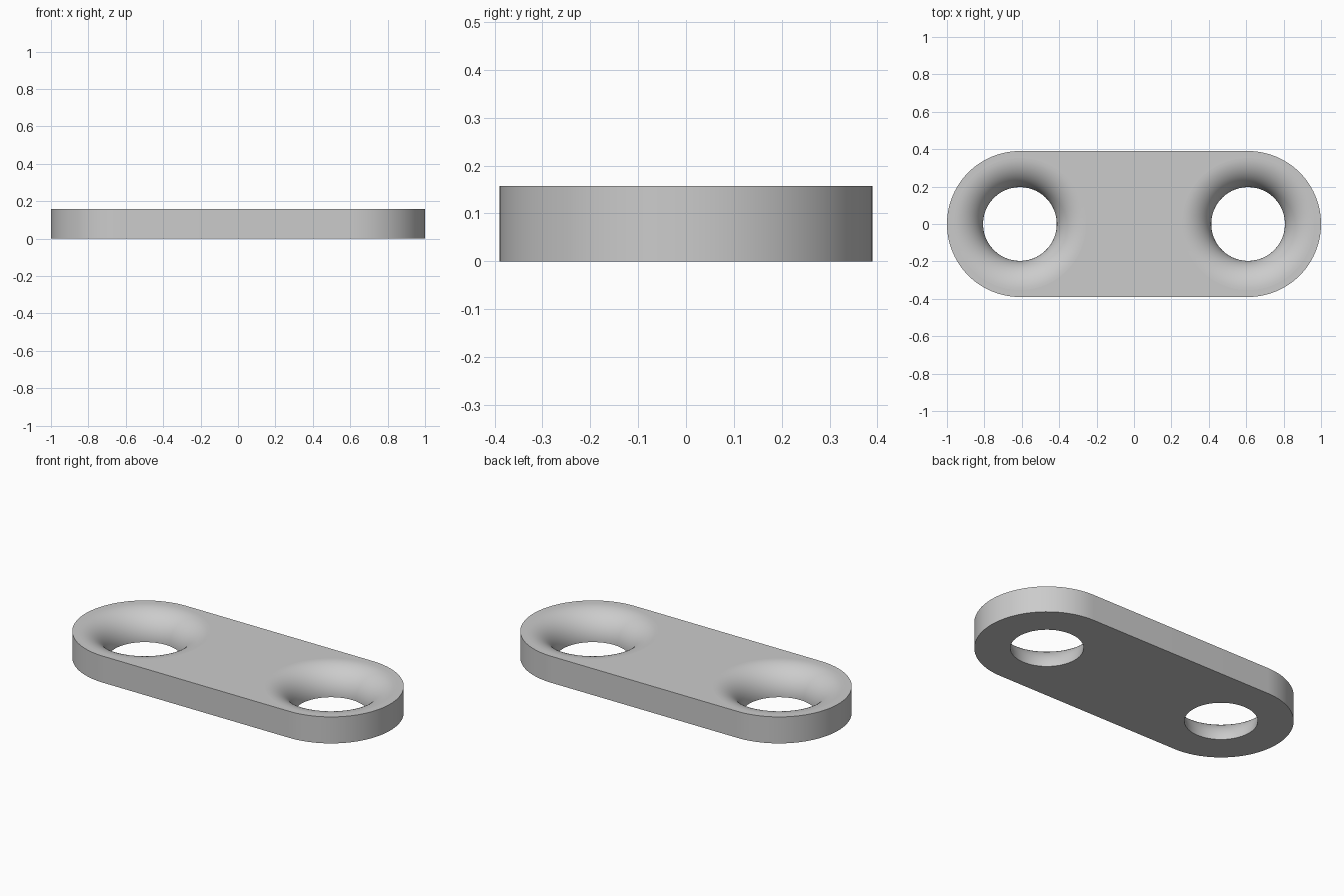
import bpy, bmesh
from math import cos, sin, pi

cube = bpy.data.objects.get("Cube")
if cube:
    bpy.data.objects.remove(cube, do_unlink=True)

END_R, THICK, HOLE_R = 0.39, 0.157, 0.197
CENTRE = 1 - END_R
FILLET = 0.156
SEGS, STEPS = 96, 20

grey = bpy.data.materials.new("plain grey")
grey.use_nodes = True
colour = (0.6, 0.6, 0.6, 1)
grey.diffuse_color = colour
grey.node_tree.nodes["Principled BSDF"].inputs["Base Color"].default_value = colour

bm = bmesh.new()


def circle(cx, r):
    return [(cx + r * cos(2 * pi * i / SEGS), r * sin(2 * pi * i / SEGS)) for i in range(SEGS)]


def stadium():
    half = SEGS // 2
    return [(side * (CENTRE + END_R * cos(a)), side * END_R * sin(a))
            for side in (1, -1)
            for a in [-pi / 2 + pi * i / half for i in range(half + 1)]]


def wall(loops):
    """Skin a stack of (outline, height) loops; return its end edges."""
    rings = [[bm.verts.new((x, y, z)) for x, y in pts] for pts, z in loops]
    for low, high in zip(rings, rings[1:]):
        for i in range(len(low)):
            j = (i + 1) % len(low)
            bm.faces.new((low[i], low[j], high[j], high[i])).smooth = True
    return [[bm.edges.get((r[i - 1], r[i])) for i in range(len(r))]
            for r in (rings[0], rings[-1])]


# Outer rim
bottom, top = wall([(stadium(), 0), (stadium(), THICK)])

# Holes that flare into the top face with a quarter-round
for cx in (-CENTRE, CENTRE):
    loops = [(circle(cx, HOLE_R), 0)]
    for k in range(STEPS + 1):
        t = pi / 2 * k / STEPS
        loops.append((circle(cx, HOLE_R + FILLET * (1 - cos(t))),
                      THICK - FILLET + FILLET * sin(t)))
    low, high = wall(loops)
    bottom += low
    top += high

# Flat top and bottom faces
for edges, z in ((bottom, -1), (top, 1)):
    bmesh.ops.triangle_fill(bm, edges=edges, use_beauty=True, normal=(0, 0, z))
bmesh.ops.recalc_face_normals(bm, faces=bm.faces)

mesh = bpy.data.meshes.new("link_plate")
bm.to_mesh(mesh)
bm.free()
mesh.materials.append(grey)
plate = bpy.data.objects.new("link_plate", mesh)
bpy.context.collection.objects.link(plate)
